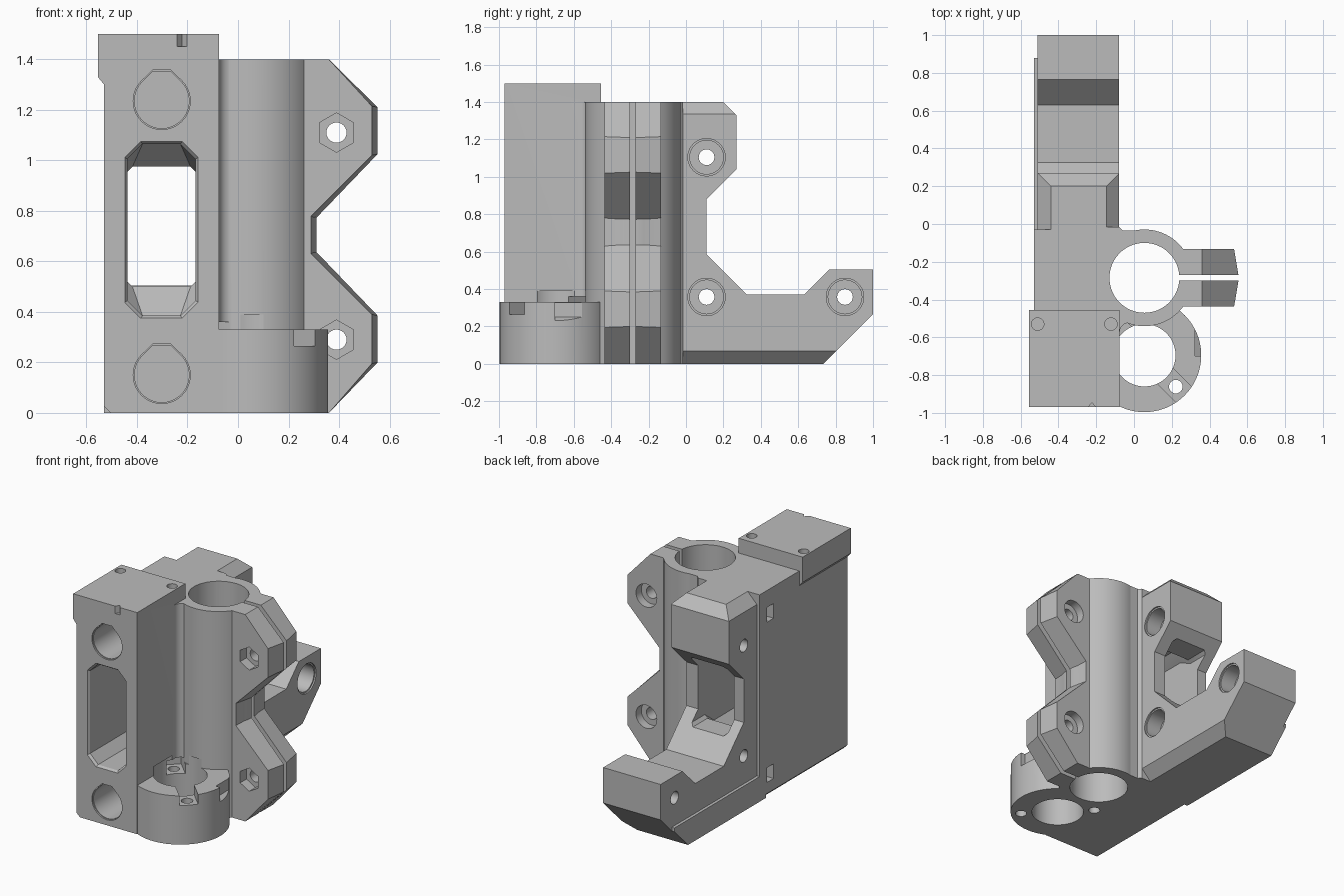
import bpy, bmesh
from math import sin, cos, pi, radians
from mathutils import Matrix

if "Cube" in bpy.data.objects:
    bpy.data.objects.remove(bpy.data.objects["Cube"])

grey = bpy.data.materials.new("plain grey")
grey.use_nodes = True
grey.diffuse_color = (0.5, 0.5, 0.5, 1)
grey.node_tree.nodes["Principled BSDF"].inputs["Base Color"].default_value = (0.5, 0.5, 0.5, 1)


def loft(name, axis, sections):
    """Skin matching outlines placed at increasing depths along an axis."""
    place = {"x": lambda u, v, d: (d, u, v),
             "y": lambda u, v, d: (u, d, v),
             "z": lambda u, v, d: (u, v, d)}[axis]
    bm = bmesh.new()
    rings = [[bm.verts.new(place(u, v, d)) for u, v in pts] for d, pts in sections]
    bm.faces.new(rings[0])
    bm.faces.new(rings[-1])
    n = len(rings[0])
    for low, high in zip(rings, rings[1:]):
        for i in range(n):
            j = (i + 1) % n
            bm.faces.new((low[i], low[j], high[j], high[i]))
    bmesh.ops.recalc_face_normals(bm, faces=bm.faces)
    mesh = bpy.data.meshes.new(name)
    bm.to_mesh(mesh)
    bm.free()
    mesh.materials.append(grey)
    ob = bpy.data.objects.new(name, mesh)
    bpy.context.collection.objects.link(ob)
    return ob


def prism(name, axis, a, b, pts):
    return loft(name, axis, [(a, pts), (b, pts)])


def circle(u, v, r, n=64, turn=0.0):
    return [(u + r * cos(2 * pi * i / n + turn), v + r * sin(2 * pi * i / n + turn)) for i in range(n)]


def rect(u0, u1, v0, v1):
    return [(u0, v0), (u1, v0), (u1, v1), (u0, v1)]


def octagon(u0, u1, v0, v1, c):
    return [(u0 + c, v0), (u1 - c, v0), (u1, v0 + c), (u1, v1 - c),
            (u1 - c, v1), (u0 + c, v1), (u0, v1 - c), (u0, v0 + c)]


def combine(target, other, operation):
    mod = target.modifiers.new(operation, "BOOLEAN")
    mod.operation, mod.solver, mod.object = operation, "EXACT", other
    bpy.context.view_layer.objects.active = target
    bpy.ops.object.modifier_apply(modifier=mod.name)
    bpy.data.objects.remove(other)


def cut(target, *args):
    combine(target, prism("cutter", *args), "DIFFERENCE")


# Main body with raised front cap
bracket = prism("bracket", "x", -0.53, -0.076,
                [(-0.97, 0), (-0.03, 0), (-0.03, 1.4), (-0.455, 1.4), (-0.455, 1.5), (-0.97, 1.5)])
cut(bracket, "y", -1.1, 0.1, [(-0.6, -0.05), (-0.505, -0.05), (-0.505, 0), (-0.53, 0.025), (-0.6, 0.025)])

# Rear arm with a low hooked end
arm = prism("arm", "x", -0.51, -0.08,
            [(-0.1, 0), (0.735, 0), (1, 0.265), (1, 0.505), (0.765, 0.505), (0.63, 0.37), (0.325, 0.37),
             (0.11, 0.585), (0.11, 0.88), (0.27, 1.04), (0.27, 1.33), (0.2, 1.4), (-0.1, 1.4)])
cut(arm, "y", -0.03, 1.2, [(-0.16, -0.01), (-0.03, -0.01), (-0.03, 0.12)])
cut(arm, "y", -0.03, 0.5, [(-0.155, 1.41), (-0.03, 1.41), (-0.03, 1.285)])
cut(arm, "y", -0.03, 0.5, [(-0.43, 1.41), (-0.56, 1.41), (-0.56, 1.28)])
combine(bracket, arm, "UNION")

# Side strip, cap lip
combine(bracket, prism("side_strip", "x", -0.53, -0.45,
        [(-0.1, 0), (0.735, 0), (0.88, 0.145), (0.88, 0.17), (-0.1, 0.17)]), "UNION")
combine(bracket, prism("cap_lip", "y", -0.97, -0.455,
        [(-0.45, 1.3), (-0.53, 1.3), (-0.555, 1.33), (-0.555, 1.5), (-0.45, 1.5)]), "UNION")

# Rod clamp barrel with a filleted web to the body
RX, RY = 0.055, -0.285
combine(bracket, prism("barrel", "z", 0, 1.4, circle(RX, RY, 0.256, 80)), "UNION")
fillet = [(-0.076 + 0.05 * (1 - cos(a)), -0.573 + 0.05 * sin(a)) for a in [radians(15 * k) for k in range(7)]]
combine(bracket, prism("web", "z", 0, 1.4,
        [(-0.2, -0.573)] + fillet + [(0.0, -0.535), (0.0, -0.035), (-0.06, -0.035),
                                     (-0.08, -0.015), (-0.2, -0.015)]), "UNION")


# Split clamp ears, thinner toward the outer faces
def ear_outline(tip, root, dz):
    half = [(root, 0.64 + dz), (tip, 0.385 - dz / 2), (tip, 0.2 + dz / 2), (0.36, 0)]
    upper = [(x, 1.41 - z) if z else (x, 1.4) for x, z in reversed(half)]
    return [(0.15, 0)] + half[::-1] + upper[::-1] + [(0.15, 1.4)]


outer, inner = ear_outline(0.53, 0.29, -0.01), ear_outline(0.553, 0.308, 0)
combine(bracket, loft("clamp_ears", "y", [(-0.437, outer), (-0.3, inner), (-0.27, inner), (-0.133, outer)]), "UNION")

# Screw nut holder at the foot
NX, NY = 0.055, -0.695
combine(bracket, prism("nut_holder", "z", 0, 0.33, circle(NX, NY, 0.301, 80)), "UNION")
cut(bracket, "z", -0.1, 0.39, circle(NX, NY, 0.165))
for turn, reach in ((-45, 0.4), (135, 0.3)):
    spin = Matrix.Rotation(radians(turn), 2)
    at = lambda u, v: (NX + u * cos(radians(turn)) - v * sin(radians(turn)),
                       NY + u * sin(radians(turn)) + v * cos(radians(turn)))
    pocket = [at(u, v) for u, v in rect(0.14, reach, -0.058, 0.058)]
    cut(bracket, "z", 0.265, 0.36, pocket)
    hole = at(0.235, 0)
    cut(bracket, "z", -0.1, 0.3, circle(*hole, 0.036, 24))

# Rod bore and clamp slit
cut(bracket, "z", -0.1, 1.6, circle(RX, RY, 0.185))
cut(bracket, "z", -0.1, 1.6, rect(0.15, 0.7, -0.3, -0.27))

# Clamp bolts: hexagon pockets in front, round seats behind
for z in (0.29, 1.11):
    cut(bracket, "y", -0.7, 0.1, circle(0.39, z, 0.04, 24))
    cut(bracket, "y", -0.7, -0.37, circle(0.39, z, 0.078, 6, pi / 2))
    cut(bracket, "y", -0.19, 0.05, circle(0.39, z, 0.078, 32))

# Blind rod sockets with flattened tops, and inspection slots
for z in (0.15, 1.235):
    for r, back in ((0.108, -0.1), (0.113, -0.96)):
        low = [(r * cos(radians(a)), r * sin(radians(a))) for a in range(-225, 46, 9)]
        socket = [(-0.302 + u, z + v) for u, v in low + [(0.036, r * 1.08), (-0.036, r * 1.08)]]
        cut(bracket, "y", -1.1, back, socket)
    cut(bracket, "x", -0.7, -0.3, rect(-0.18, -0.11, z - 0.05, z + 0.05))

# Belt window that narrows toward the back
wide = octagon(-0.438, -0.168, 0.385, 1.065, 0.06)
narrow = octagon(-0.438, -0.168, 0.5, 0.975, 0.02)
rim = octagon(-0.455, -0.151, 0.368, 1.082, 0.065)
combine(bracket, loft("window_cutter", "y",
        [(-0.98, rim), (-0.955, wide), (-0.06, wide), (0.04, narrow), (0.4, narrow)]), "DIFFERENCE")

# Arm bolts with round seats on the right side
for y, z in ((0.11, 1.105), (0.11, 0.358), (0.85, 0.358)):
    cut(bracket, "x", -0.7, 0.1, circle(y, z, 0.042, 24))
    cut(bracket, "x", -0.2, 0.0, circle(y, z, 0.09, 40))
    cut(bracket, "x", -0.09, 0.0, circle(y, z, 0.1, 40))

# Cap screw holes and front notch
for x in (-0.51, -0.122):
    cut(bracket, "z", 1.42, 1.6, circle(x, -0.53, 0.033, 24))
cut(bracket, "z", 1.45, 1.6, [(-0.25, -0.98), (-0.195, -0.98), (-0.2225, -0.945)])

# Smooth the round walls, keep the edges crisp
bpy.ops.object.select_all(action="DESELECT")
bracket.select_set(True)
bpy.context.view_layer.objects.active = bracket
bpy.ops.object.shade_smooth_by_angle(angle=radians(25))
